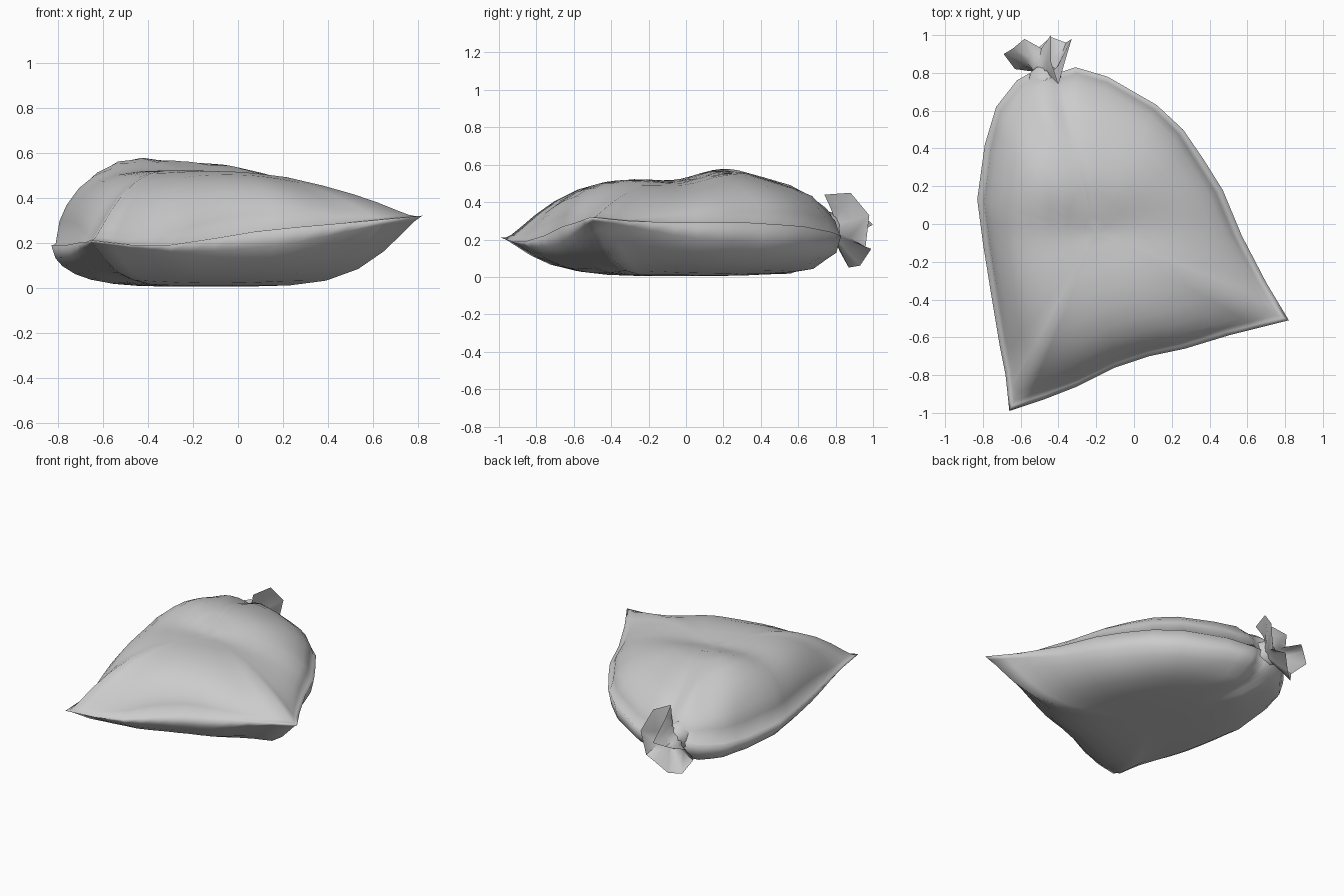
import bpy, math
from mathutils import Vector

if "Cube" in bpy.data.objects:
    bpy.data.objects.remove(bpy.data.objects["Cube"])

cloth = bpy.data.materials.new("grey cloth")
cloth.use_nodes = True
GREY = (0.6, 0.6, 0.6, 1)
cloth.diffuse_color = GREY
cloth.node_tree.nodes["Principled BSDF"].inputs["Base Color"].default_value = GREY


def make_object(name, verts, faces, angle):
    mesh = bpy.data.meshes.new(name)
    mesh.from_pydata(verts, [], faces)
    mesh.materials.append(cloth)
    obj = bpy.data.objects.new(name, mesh)
    bpy.context.collection.objects.link(obj)
    bpy.ops.object.select_all(action="DESELECT")
    obj.select_set(True)
    bpy.context.view_layer.objects.active = obj
    bpy.ops.object.shade_smooth_by_angle(angle=math.radians(angle))


def bump(x, y, cx, cy, sx, sy):
    return math.exp(-((x - cx) / sx) ** 2 - ((y - cy) / sy) ** 2)


# Seam running around the bag: x, y, z
seam = [Vector(p) for p in (
    (-.66, -.99, .21), (-.48, -.93, .19), (-.30, -.86, .19), (-.10, -.76, .22),
    (.08, -.70, .25), (.27, -.66, .27), (.50, -.59, .29), (.82, -.51, .32),
    (.70, -.31, .30), (.57, -.06, .29), (.47, .18, .29), (.37, .34, .29),
    (.26, .50, .28), (.12, .63, .27), (-.14, .78, .24), (-.31, .83, .22),
    (-.40, .80, .24), (-.47, .82, .25), (-.55, .80, .24), (-.62, .76, .22),
    (-.73, .62, .20), (-.79, .42, .19), (-.83, .13, .19), (-.80, -.10, .19),
    (-.76, -.35, .19), (-.71, -.65, .20), (-.68, -.80, .20))]
corners = (seam[0], seam[7])
outline = []
for a, b in zip(seam, seam[1:] + seam[:1]):
    outline += [a, (a + b) / 2]
N = len(outline)
CENTRE = Vector((-.2, -.05, .24))
NECK = Vector((-.47, .80, .25))
RINGS = (1, .97, .92, .83, .72, .58, .42, .25, .1)


def surface(p, f, side):
    """Point on the upper (side 1) or lower (side -1) cloth at radial fraction f."""
    # The hem lies on the upper side and dies out toward the back
    hem = .008 + .022 * min(1, max(0, (.65 - p.y) / .3)) if side > 0 else 0
    t = f * (1 - hem)
    x, y = (CENTRE + (p - CENTRE) * t).xy
    near = min((p - c).length for c in corners)
    q = .55 + .9 * math.exp(-(near / .36) ** 2)
    power = 4
    if side < 0:
        q -= .15 * min(1, max(0, p.y / .6))
        power = 4 + math.exp(-(near / .3) ** 2)
    fill = (1 - f ** power) ** q
    base = p.z * t + CENTRE.z * (1 - t)
    if side > 0:
        goal = (.525 + .05 * bump(x, y, -.53, .2, .22, .25)
                + .035 * bump(x, y, -.2, .22, .3, .2)
                - .025 * bump(x, y, -.1, -.03, .6, .14)
                - .05 * bump(x, y, .5, -.1, .32, .6)
                - .035 * bump(x, y, -.3, .85, .6, .25)
                - .02 * bump(x, y, -.3, -.75, .6, .25))
    else:
        goal = .005 + .02 * bump(x, y, -.55, -.4, .15, .3)
    z = base + (goal - base) * fill
    # Creases gathering toward the tied neck
    d = Vector((x, y)) - NECK.xy
    crease = math.sin(math.atan2(d.y, d.x) * 7) * .018
    z += side * crease * math.exp(-((d.length - .22) / .12) ** 2) * fill
    return x, y, max(0, z)


# Filled bag body, pinched at the two front corners
verts = [tuple(p) for p in outline]
faces = []
for side in (1, -1):
    previous = list(range(N))
    for f in RINGS if side > 0 else RINGS[1:]:
        start = len(verts)
        verts += [surface(p, f, side) for p in outline]
        ring = list(range(start, start + N))
        for i in range(N):
            j = (i + 1) % N
            quad = (previous[i], previous[j], ring[j], ring[i])
            faces.append(quad if side > 0 else quad[::-1])
        previous = ring
    verts.append(surface(CENTRE, 0, side))
    for i in range(N):
        tri = (previous[i], previous[(i + 1) % N], len(verts) - 1)
        faces.append(tri if side > 0 else tri[::-1])
make_object("bag_body", verts, faces, 180)

# Ruffled cloth mouth flaring out behind the tied neck
rim = [Vector(p) for p in (
    (-.36, .96, .16), (-.33, .98, .33), (-.36, .88, .45), (-.40, .74, .44),
    (-.44, .86, .40), (-.44, 1.0, .28), (-.49, .93, .24), (-.58, .98, .27),
    (-.64, .93, .26), (-.69, .90, .20), (-.63, .82, .14), (-.58, .87, .05),
    (-.51, .93, .06), (-.44, .99, .15))]
M = len(rim)
verts, faces = [], []
for k, f in enumerate((0, .45, 1)):
    for i, p in enumerate(rim):
        a = 2 * math.pi * i / M
        throat = NECK + Vector((.05 * math.cos(a), 0, .06 * math.sin(a)))
        verts.append(throat.lerp(p, f))
        if k:
            j = (i + 1) % M
            lo, hi = (k - 1) * M, k * M
            faces.append((lo + i, hi + i, hi + j, lo + j))
make_object("ruffled_mouth", verts, faces, 60)

# Gathered cloth where the mouth is tied
verts, faces = [], []
K = 12
for k, (y, r) in enumerate(((.64, .10), (.74, .10), (.80, .085), (.83, .05))):
    for i in range(K):
        a = 2 * math.pi * i / K
        s = r * (1.06 if i % 2 else .94)
        verts.append((NECK.x + s * math.cos(a), y, NECK.z + s * math.sin(a)))
        if k:
            j = (i + 1) % K
            lo, hi = (k - 1) * K, k * K
            faces.append((lo + i, hi + i, hi + j, lo + j))
make_object("tied_neck", verts, faces, 60)
